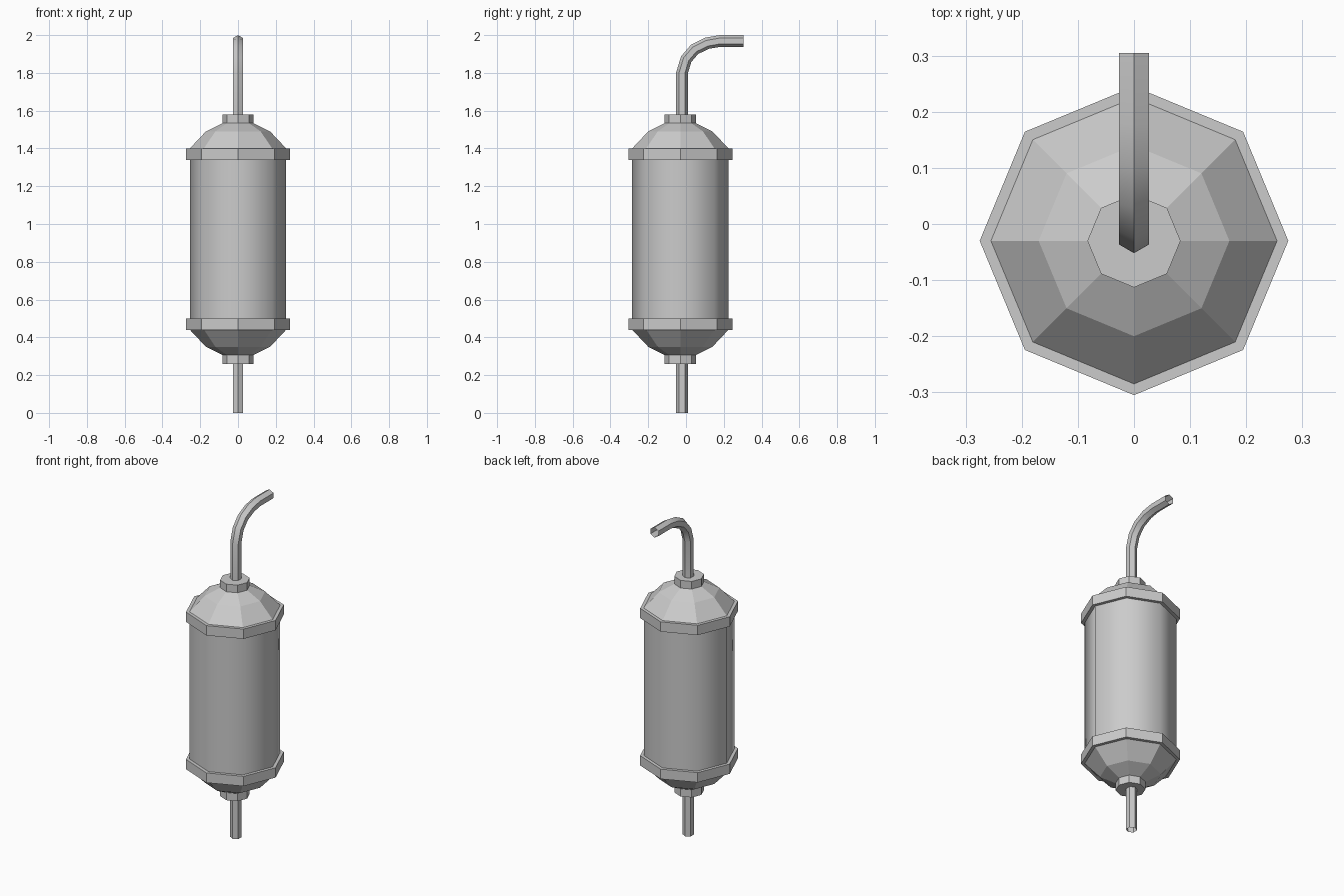
import bpy, bmesh
from math import sin, cos, pi, radians
from mathutils import Vector

if "Cube" in bpy.data.objects:
    bpy.data.objects.remove(bpy.data.objects["Cube"])

CY = -0.03      # body axis in y
PY = -0.021     # pipe axis in y
MID = 0.92      # mirror height of the canister


def make(name, rings, caps=(False, False), closed=False, smooth=None):
    """Skin a list of equal-length point rings."""
    bm = bmesh.new()
    vs = [[bm.verts.new(p) for p in r] for r in rings]
    pairs = list(zip(vs, vs[1:])) + ([(vs[-1], vs[0])] if closed else [])
    for a, b in pairs:
        n = len(a)
        for i in range(n):
            j = (i + 1) % n
            bm.faces.new((a[i], a[j], b[j], b[i]))
    if caps[0]:
        bm.faces.new(vs[0][::-1])
    if caps[1]:
        bm.faces.new(vs[-1])
    bmesh.ops.recalc_face_normals(bm, faces=bm.faces)
    me = bpy.data.meshes.new(name)
    bm.to_mesh(me)
    bm.free()
    ob = bpy.data.objects.new(name, me)
    bpy.context.collection.objects.link(ob)
    if smooth:
        bpy.ops.object.select_all(action='DESELECT')
        bpy.context.view_layer.objects.active = ob
        ob.select_set(True)
        bpy.ops.object.shade_smooth_by_angle(angle=radians(smooth))
    return ob


def lathe(name, profile, **kw):
    """Eight-sided turned part about the body axis, corners on the axes."""
    rings = [[(r * cos(i * pi / 4), CY + r * sin(i * pi / 4), z) for i in range(8)]
             for r, z in profile]
    return make(name, rings, **kw)


def tube(name, path):
    """Open hexagonal pipe along a path of (y, z) points."""
    pts = [Vector((0, y, z)) for y, z in path]
    rings = []
    for k, p in enumerate(pts):
        t = (pts[min(k + 1, len(pts) - 1)] - pts[max(k - 1, 0)]).normalized()
        if k == len(pts) - 2 and k > 0:
            t = Vector((0, 0.995, 0.05)).normalized()
        if k == 1 and len(pts) > 2:
            t = Vector((0, 0.12, 0.99)).normalized()
        n = Vector((0, -t.z, t.y))
        rings.append([p + 0.031 * (n * cos(i * pi / 3) + Vector((1, 0, 0)) * sin(i * pi / 3))
                      for i in range(6)])
    return make(name, rings, smooth=35)


# Smooth-shaded canister wall
lathe("canister_body", [(0.255, 0.44), (0.255, 1.40)], smooth=60)

# Bands, domes and pipe collars, mirrored top and bottom
for end, s in (("top", 1), ("bottom", -1)):
    def z(v):
        return MID + s * (v - MID)
    lathe(end + "_band", [(0.255, z(1.34)), (0.275, z(1.34)), (0.275, z(1.40)), (0.255, z(1.40))],
          closed=True)
    lathe(end + "_dome", [(0.255, z(1.40)), (0.17, z(1.49)), (0.07, z(1.54))])
    lathe(end + "_collar", [(0.083, z(1.533)), (0.083, z(1.58))], caps=(True, True))

# Straight lower pipe and bent upper pipe
tube("lower_pipe", [(PY, 0.0), (PY, 0.28)])
tube("upper_pipe", [(PY, 1.56), (PY, 1.80), (0.001, 1.873), (0.046, 1.925),
                    (0.112, 1.957), (0.18, 1.969), (0.305, 1.969)])
